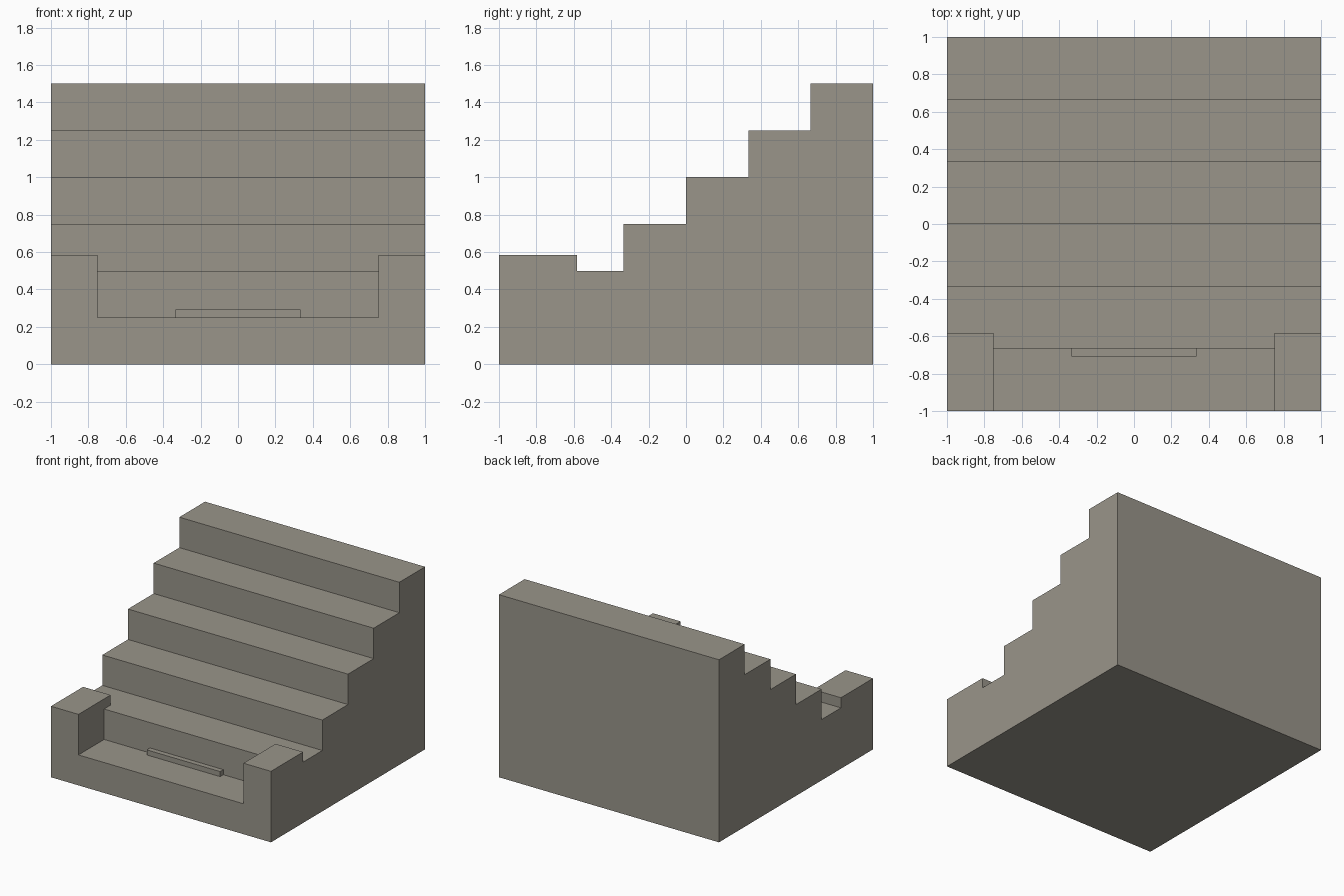
import bpy, bmesh

if "Cube" in bpy.data.objects:
    bpy.data.objects.remove(bpy.data.objects["Cube"])

stone = bpy.data.materials.new("warm grey stone")
stone.diffuse_color = (0.32, 0.30, 0.255, 1)
stone.use_nodes = True
stone.node_tree.nodes["Principled BSDF"].inputs["Base Color"].default_value = stone.diffuse_color


def extrude_profile(name, profile, half_width):
    """Extrude a (y, z) outline along x, centred on x = 0."""
    bm = bmesh.new()
    face = bm.faces.new([bm.verts.new((-half_width, y, z)) for y, z in profile])
    new = bmesh.ops.extrude_face_region(bm, geom=[face])["geom"]
    verts = [v for v in new if isinstance(v, bmesh.types.BMVert)]
    bmesh.ops.translate(bm, verts=verts, vec=(2 * half_width, 0, 0))
    bmesh.ops.recalc_face_normals(bm, faces=bm.faces)
    mesh = bpy.data.meshes.new(name)
    bm.to_mesh(mesh)
    bm.free()
    mesh.materials.append(stone)
    obj = bpy.data.objects.new(name, mesh)
    bpy.context.collection.objects.link(obj)
    return obj


RUN, RISE = 1 / 3, 0.25
POST_BACK, POST_TOP = -0.5833, 0.5833

# Staircase outline, with the full-width raised front block
outline = [(1, 0), (-1, 0), (-1, POST_TOP), (POST_BACK, POST_TOP), (POST_BACK, 2 * RISE)]
for i in range(2, 6):
    y = -1 + i * RUN
    outline += [(y, i * RISE), (y, (i + 1) * RISE)]
outline.append((1, 6 * RISE))
stairs = extrude_profile("staircase", outline, 1)

# Opening between the two front posts, exposing the lowest two steps
step_y = -1 + RUN
opening = extrude_profile("opening_cutter", [
    (-1.2, RISE), (step_y, RISE), (step_y, 2 * RISE),
    (-0.5, 2 * RISE), (-0.5, 0.7), (-1.2, 0.7)], 0.75)
opening.hide_render = True
opening.hide_viewport = True
cut = stairs.modifiers.new("opening", "BOOLEAN")
cut.operation = "DIFFERENCE"
cut.solver = "EXACT"
cut.object = opening

# Small ledge at the foot of the second step
extrude_profile("ledge", [
    (step_y, RISE), (step_y - 0.0417, RISE),
    (step_y - 0.0417, RISE + 0.0417), (step_y, RISE + 0.0417)], RUN)
